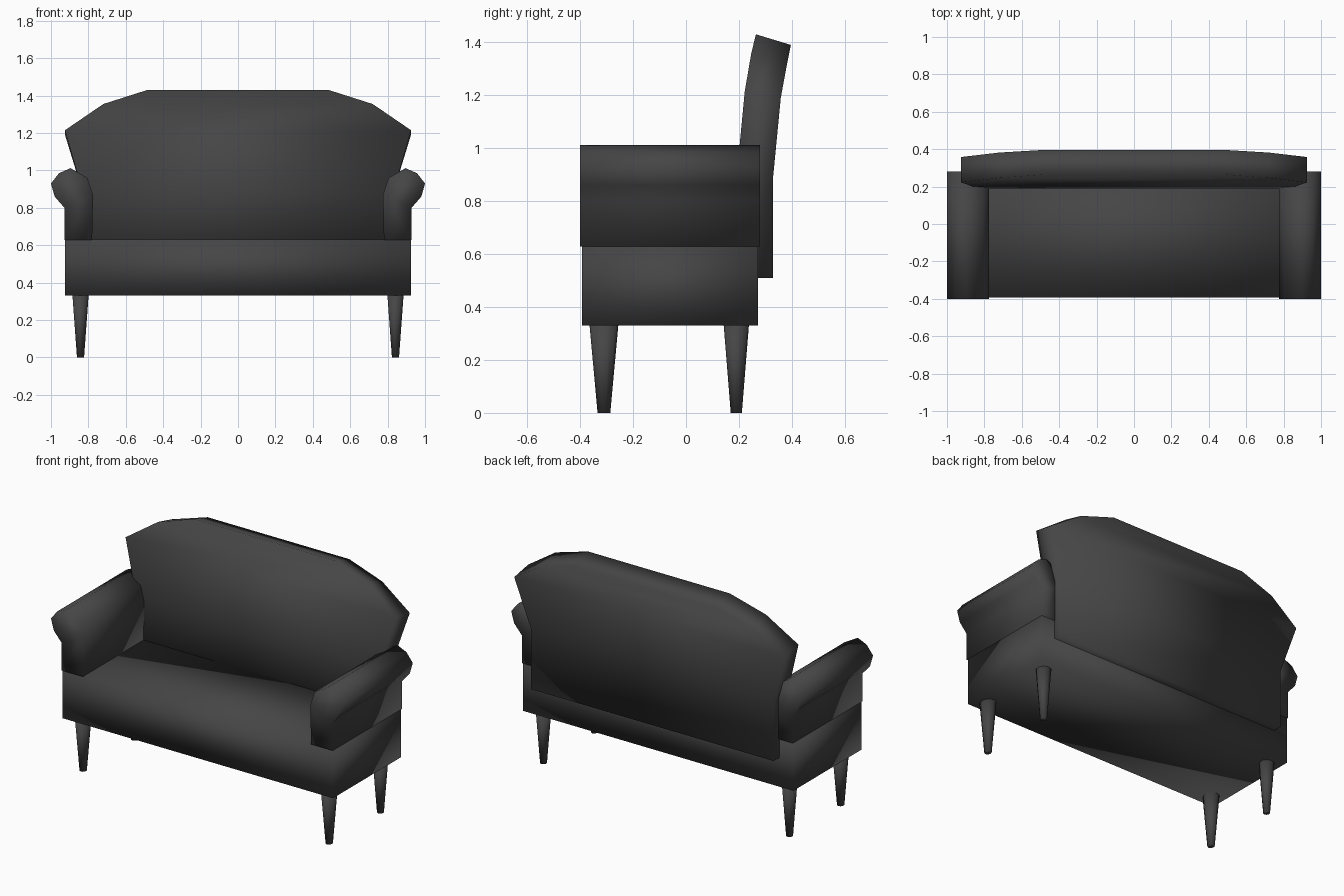
import bpy, bmesh
from mathutils import Matrix, Vector

if "Cube" in bpy.data.objects:
    bpy.data.objects.remove(bpy.data.objects["Cube"])

COLOUR = (0.06, 0.06, 0.06, 1)
charcoal = bpy.data.materials.new("charcoal")
charcoal.use_nodes = True
charcoal.diffuse_color = COLOUR
charcoal.node_tree.nodes["Principled BSDF"].inputs["Base Color"].default_value = COLOUR


def finish(name, bm):
    """Turn a bmesh into a smooth-shaded object."""
    bmesh.ops.recalc_face_normals(bm, faces=bm.faces)
    for f in bm.faces:
        f.smooth = True
    mesh = bpy.data.meshes.new(name)
    bm.to_mesh(mesh)
    bm.free()
    mesh.materials.append(charcoal)
    obj = bpy.data.objects.new(name, mesh)
    bpy.context.collection.objects.link(obj)
    return obj


def loft(name, rings):
    """Skin a series of equal-sized closed rings and cap both ends."""
    bm = bmesh.new()
    rows = [[bm.verts.new(p) for p in ring] for ring in rings]
    n = len(rows[0])
    for a, b in zip(rows, rows[1:]):
        for i in range(n):
            j = (i + 1) % n
            bm.faces.new((a[i], a[j], b[j], b[i]))
    bm.faces.new(rows[0])
    bm.faces.new(rows[-1])
    return finish(name, bm)


# Seat block
bm = bmesh.new()
bmesh.ops.create_cube(bm, size=1, matrix=Matrix.LocRotScale(
    Vector((0, -0.06, 0.48)), None, Vector((1.85, 0.665, 0.3))))
finish("seat", bm)

# Backrest: flared outline leaning backwards (half width, front y, z, back y, z)
back_rows = [
    (0.83, 0.19, 0.51, 0.328, 0.51),
    (0.83, 0.19, 0.88, 0.328, 0.88),
    (0.925, 0.222, 1.215, 0.358, 1.19),
    (0.72, 0.246, 1.355, 0.382, 1.32),
    (0.485, 0.264, 1.43, 0.396, 1.39),
]
loft("backrest", [[(-w, yf, zf), (w, yf, zf), (w, yb, zb), (-w, yb, zb)]
                  for w, yf, zf, yb, zb in back_rows])

# Rolled arms: one profile extruded front to back on each side
arm_profile = [(0.78, 0.628), (0.775, 0.87), (0.805, 0.96), (0.896, 1.012),
               (0.957, 0.985), (1.0, 0.93), (0.98, 0.86), (0.928, 0.8), (0.928, 0.628)]
for side, s in (("left", 1), ("right", -1)):
    loft(side + "_arm", [[(s * x, y, z) for x, z in arm_profile] for y in (-0.4, 0.28)])

# Tapered legs, the front pair slightly deeper
for side, s in (("left", 1), ("right", -1)):
    for end, y, depth in (("front", -0.31, 1.2), ("rear", 0.19, 1.05)):
        bm = bmesh.new()
        bmesh.ops.create_cone(bm, cap_ends=True, segments=10, radius1=0.02, radius2=0.046,
                              depth=0.34, matrix=Matrix.LocRotScale(
                                  Vector((s * 0.842, y, 0.17)), None, Vector((1, depth, 1))))
        finish(side + "_" + end + "_leg", bm)
